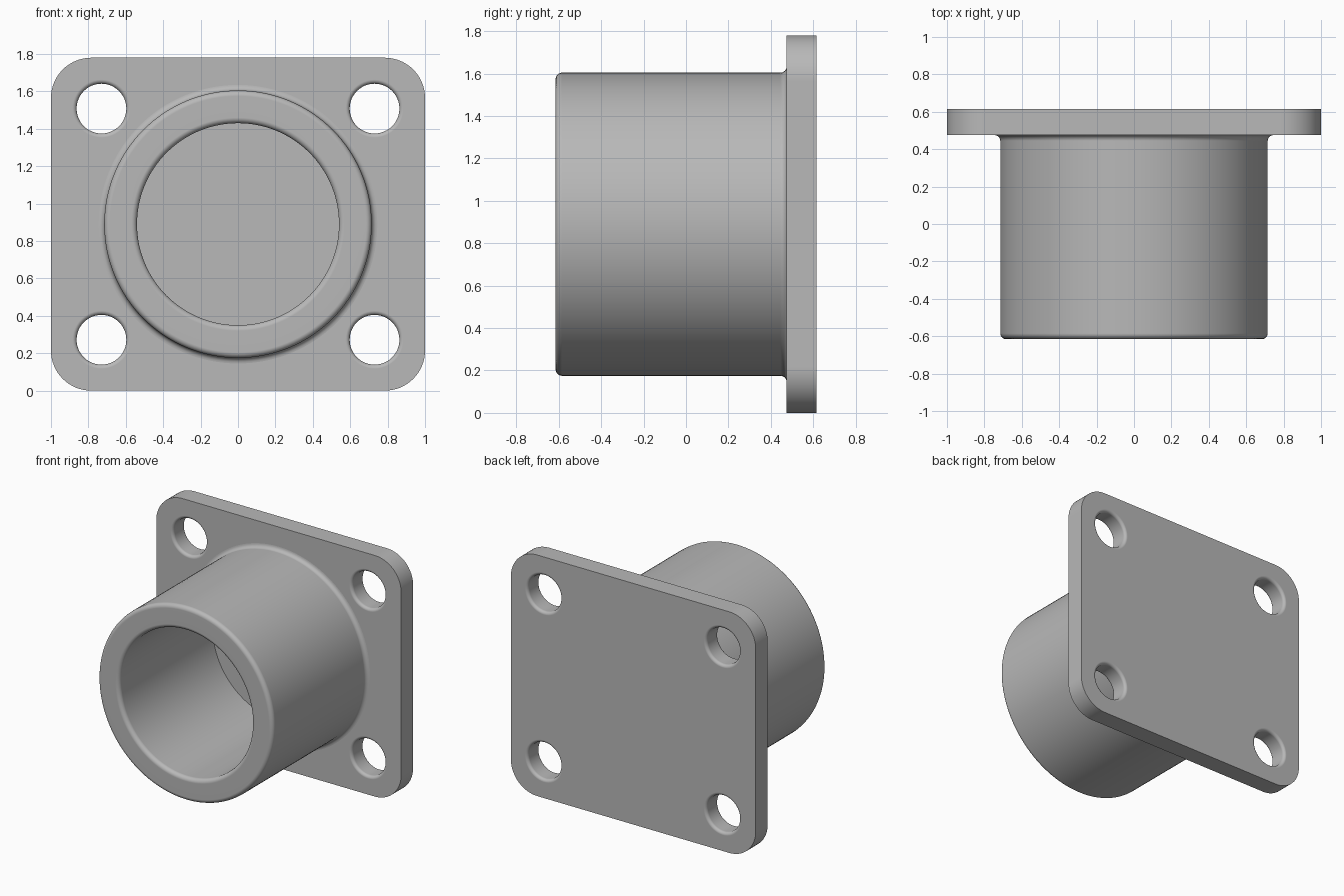
import bpy
import bmesh
from math import cos, sin, pi, radians

cube = bpy.data.objects.get("Cube")
if cube:
    bpy.data.objects.remove(cube, do_unlink=True)

# Main dimensions
WIDTH, HEIGHT = 2.0, 1.78
FRONT, FACE, BACK = -0.615, 0.475, 0.615    # boss lip, plate front, plate back
CORNER = 0.215
OUTER, BORE, FILLET = 0.715, 0.54, 0.03
HOLE, HOLE_FILLET = 0.133, 0.022
HOLE_X, HOLE_Z = 0.73, 0.618
MID = HEIGHT / 2

grey = bpy.data.materials.new("plain grey")
grey.use_nodes = True
colour = (0.48, 0.48, 0.48, 1)
grey.diffuse_color = colour
grey.node_tree.nodes["Principled BSDF"].inputs["Base Color"].default_value = colour


def arc(u, v, radius, start, end, steps=6):
    """Points on an arc about (u, v), angles in degrees."""
    angles = [radians(start + (end - start) * i / steps) for i in range(steps + 1)]
    return [(u + radius * cos(a), v + radius * sin(a)) for a in angles]


def make_object(name, bm):
    bmesh.ops.recalc_face_normals(bm, faces=bm.faces)
    mesh = bpy.data.meshes.new(name)
    bm.to_mesh(mesh)
    bm.free()
    mesh.materials.append(grey)
    obj = bpy.data.objects.new(name, mesh)
    bpy.context.collection.objects.link(obj)
    return obj


def lathe(name, profile, x, z, sides, caps=False):
    """Revolve (radius, y) points about a line parallel to y."""
    bm = bmesh.new()
    rings = []
    for r, y in profile:
        angles = [2 * pi * i / sides for i in range(sides)]
        rings.append([bm.verts.new((x + r * cos(a), y, z + r * sin(a))) for a in angles])
    pairs = list(zip(rings, rings[1:]))
    if caps:
        bm.faces.new(rings[0])
        bm.faces.new(rings[-1])
    else:
        pairs.append((rings[-1], rings[0]))
    for a, b in pairs:
        for i in range(sides):
            j = (i + 1) % sides
            bm.faces.new((a[i], a[j], b[j], b[i]))
    return make_object(name, bm)


def select_only(obj):
    bpy.ops.object.select_all(action='DESELECT')
    obj.select_set(True)
    bpy.context.view_layer.objects.active = obj


def smooth(obj):
    select_only(obj)
    bpy.ops.object.shade_smooth_by_angle(angle=radians(35))
    weighted = obj.modifiers.new("even shading", 'WEIGHTED_NORMAL')
    weighted.keep_sharp = True


# Mounting plate: rounded rectangle extruded backwards
cx, cz = WIDTH / 2 - CORNER, MID - CORNER
outline = []
for i, (sx, sz) in enumerate([(1, 1), (-1, 1), (-1, -1), (1, -1)]):
    outline += arc(sx * cx, MID + sz * cz, CORNER, 90 * i, 90 * i + 90, 16)
bm = bmesh.new()
face = bm.faces.new([bm.verts.new((x, FACE, z)) for x, z in outline])
extruded = bmesh.ops.extrude_face_region(bm, geom=[face], use_keep_orig=True)
moved = [v for v in extruded["geom"] if isinstance(v, bmesh.types.BMVert)]
bmesh.ops.translate(bm, verts=moved, vec=(0, BACK - FACE, 0))
plate = make_object("mounting_plate", bm)

# Four bolt holes with rounded rims on both sides
flare = HOLE + HOLE_FILLET
hole_profile = ([(flare, FACE - 0.05)]
                + arc(flare, FACE + HOLE_FILLET, HOLE_FILLET, 270, 180)
                + arc(flare, BACK - HOLE_FILLET, HOLE_FILLET, 180, 90)
                + [(flare, BACK + 0.05)])
cutters = []
for sx in (-1, 1):
    for sz in (-1, 1):
        cutter = lathe("hole_cutter", hole_profile, sx * HOLE_X, MID + sz * HOLE_Z, 48, True)
        cutter.hide_render = True
        cutters.append(cutter)
        cut = plate.modifiers.new("bolt hole", 'BOOLEAN')
        cut.operation = 'DIFFERENCE'
        cut.solver = 'EXACT'
        cut.object = cutter
select_only(plate)
for cut in list(plate.modifiers):
    bpy.ops.object.modifier_apply(modifier=cut.name)
for cutter in cutters:
    bpy.data.objects.remove(cutter, do_unlink=True)
smooth(plate)

# Hollow round boss: rounded lip, blind bore, fillet where it meets the plate
root = FACE + 0.02
boss_profile = ([(OUTER + FILLET, root)]
                + arc(OUTER + FILLET, FACE - FILLET, FILLET, 90, 180)
                + arc(OUTER - FILLET, FRONT + FILLET, FILLET, 0, -90)
                + arc(BORE + FILLET, FRONT + FILLET, FILLET, 270, 180)
                + [(BORE, root)])
boss = lathe("hollow_boss", boss_profile, 0, MID, 128)
smooth(boss)
